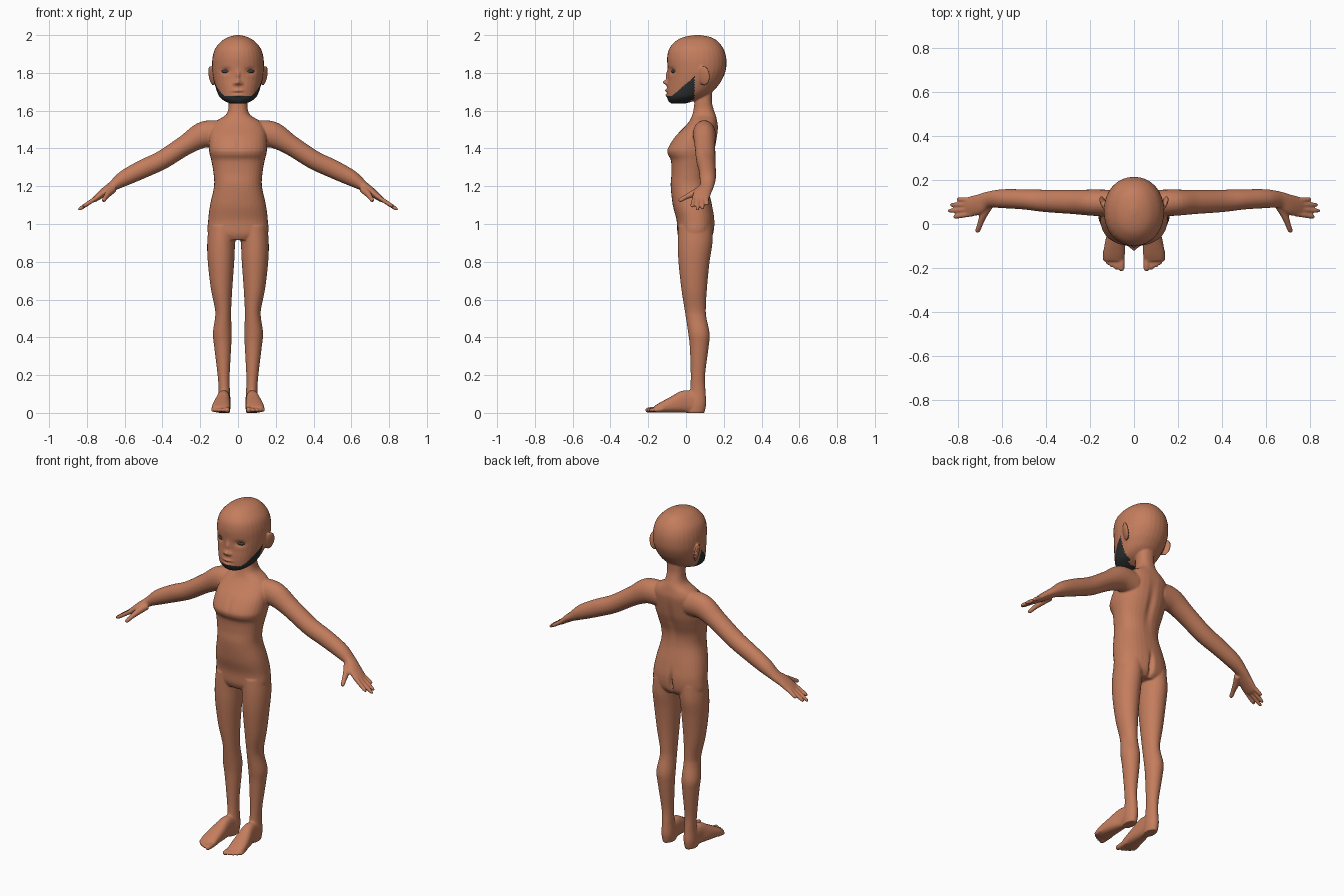
import bpy, bmesh, math
from mathutils import Vector, Matrix, Euler


def material(name, rgb):
    m = bpy.data.materials.new(name)
    m.diffuse_color = (*rgb, 1)
    return m


skin = material("skin", (0.55, 0.205, 0.11))
hair = material("beard_dark", (0.026, 0.030, 0.030))
eye_mat = material("eye_dark", (0.045, 0.055, 0.06))


def smooth_rows(rows, steps=6):
    """Catmull-Rom through rows of numbers."""
    out = []
    for i in range(len(rows) - 1):
        a, b, c, d = (rows[max(0, min(len(rows) - 1, i + k))] for k in (-1, 0, 1, 2))
        for s in range(steps):
            t = s / steps
            out.append([0.5 * (2 * q + (r - p) * t + (2 * p - 5 * q + 4 * r - w) * t * t
                               + (3 * q - p - 3 * r + w) * t ** 3) for p, q, r, w in zip(a, b, c, d)])
    return out + [list(rows[-1])]


def skin_rings(bm, rings, power=2.0, n=32):
    """Closed loft through rings given as centre, half-axis u, half-axis v."""
    loops = []
    for c, u, v in rings:
        loop = []
        for k in range(n):
            a = 2 * math.pi * k / n
            ca, sa = math.cos(a), math.sin(a)
            loop.append(bm.verts.new(c + u * math.copysign(abs(ca) ** (2 / power), ca)
                                     + v * math.copysign(abs(sa) ** (2 / power), sa)))
        loops.append(loop)
    for p, q in zip(loops, loops[1:]):
        for k in range(n):
            bm.faces.new((p[k], p[(k + 1) % n], q[(k + 1) % n], q[k]))
    bm.faces.new(loops[0])
    bm.faces.new(loops[-1])


def column(bm, rows, power=2.0, side=1):
    """Upright loft, rows: z, x centre, half width, y front, y back."""
    skin_rings(bm, [(Vector((side * x, (f + b) / 2, z)), Vector((w, 0, 0)), Vector((0, (b - f) / 2, 0)))
                    for z, x, w, f, b in smooth_rows(rows)], power)


def limb(bm, rows, side=1, ref=(0, 1, 0), power=2.0, n=24):
    """Loft along a path, rows: x, y, z, radius along ref, radius across."""
    rows = smooth_rows(rows)
    pts = [Vector((side * r[0], r[1], r[2])) for r in rows]
    rings = []
    for i, r in enumerate(rows):
        t = (pts[min(i + 1, len(pts) - 1)] - pts[max(i - 1, 0)]).normalized()
        u = Vector(ref)
        u = (u - t * u.dot(t)).normalized()
        rings.append((pts[i], u * r[3], t.cross(u) * r[4]))
    skin_rings(bm, rings, power, n)


def digit(bm, a, b, r, side, ref=(0, 1, 0)):
    """Finger or toe with a rounded tip."""
    a, b = Vector(a), Vector(b)
    rows = [(*a.lerp(b, t), r * k, r * k) for t, k in ((0, 1), (.4, 1), (.75, .95), (.93, .75), (1, .3))]
    limb(bm, rows, side, ref, n=12)


def ball(bm, c, radii, rot=(0, 0, 0)):
    m = Matrix.Translation(c) @ Euler(rot).to_matrix().to_4x4() @ Matrix.Diagonal((*radii, 1))
    bmesh.ops.create_uvsphere(bm, u_segments=24, v_segments=14, radius=1, matrix=m)


bm = bmesh.new()
# torso and neck
column(bm, [(1.72, 0, .048, .05, .14), (1.65, 0, .049, .045, .137), (1.605, 0, .052, .04, .147),
            (1.575, 0, .068, .032, .158), (1.545, 0, .115, .018, .165), (1.51, 0, .142, -.012, .17),
            (1.46, 0, .152, -.06, .165), (1.40, 0, .154, -.097, .155), (1.37, 0, .15, -.097, .147),
            (1.335, 0, .141, -.08, .135), (1.27, 0, .13, -.077, .115), (1.2, 0, .127, -.081, .116),
            (1.1, 0, .148, -.07, .138), (1.02, 0, .158, -.05, .151), (.95, 0, .158, -.045, .145),
            (.915, 0, .11, -.03, .12)], 2.3)
# head
column(bm, [(1.637, 0, .035, -.075, -.01), (1.647, 0, .064, -.09, .03), (1.67, 0, .096, -.1, .09),
            (1.70, 0, .111, -.102, .14), (1.735, 0, .122, -.1, .172), (1.77, 0, .131, -.096, .194),
            (1.82, 0, .137, -.097, .212), (1.88, 0, .135, -.1, .213), (1.93, 0, .12, -.088, .197),
            (1.97, 0, .085, -.052, .165), (1.99, 0, .05, -.01, .128), (2.0, 0, .012, .045, .075)], 2.1)
for s in (1, -1):
    # ear
    ball(bm, (s * .139, .095, 1.785), (.011, .034, .053), (0, s * .18, -s * .4))
    # arm and palm
    limb(bm, [(.09, .095, 1.475, .06, .072), (.18, .097, 1.473, .06, .07), (.275, .1, 1.42, .055, .054),
              (.40, .105, 1.34, .051, .05), (.50, .112, 1.293, .046, .049), (.60, .115, 1.243, .043, .042),
              (.665, .11, 1.2, .037, .027), (.71, .088, 1.168, .046, .022), (.755, .078, 1.133, .044, .015),
              (.772, .077, 1.121, .036, .009)], s)
    # fingers and thumb
    for y0, y1, x in ((.108, .112, .805), (.089, .087, .837), (.067, .06, .847), (.046, .032, .823)):
        digit(bm, (.735, y0, 1.148), (x, y1, 1.2 - .675 * (x - .66)), .0115, s)
    limb(bm, [(.66, .085, 1.185, .02, .02), (.685, .04, 1.162, .018, .017), (.7, .0, 1.143, .013, .013),
              (.711, -.03, 1.126, .011, .011), (.713, -.039, 1.121, .004, .004)], s, (0, 0, 1))
    # leg
    column(bm, [(.99, .08, .075, -.04, .14), (.9, .089, .074, -.043, .14), (.8, .09, .07, -.04, .125),
                (.66, .087, .057, -.025, .111), (.55, .079, .043, -.008, .105), (.5, .079, .043, 0, .109),
                (.42, .083, .05, .012, .125), (.35, .081, .045, .02, .12), (.2, .076, .032, .025, .101),
                (.12, .073, .03, .022, .103), (.05, .073, .034, .01, .107), (0, .073, .03, 0, .098)], 2, s)
    # foot and toes
    limb(bm, [(.073, .07, .05, .03, .05), (.076, 0, .06, .034, .06), (.083, -.06, .046, .043, .046),
              (.09, -.13, .028, .049, .028), (.09, -.165, .018, .045, .017)], s, (1, 0, 0), 2.5)
    for x, y, r in ((.057, -.215, .016), (.082, -.208, .012), (.101, -.198, .0115), (.118, -.186, .011),
                    (.132, -.17, .011)):
        digit(bm, (x * .95 + .004, -.12, .02), (x, y, .014), r, s, (1, 0, 0))
bmesh.ops.recalc_face_normals(bm, faces=bm.faces)
raw = bpy.data.meshes.new("raw_body")
bm.to_mesh(raw)
bm.free()
body = bpy.data.objects.new("body", raw)
bpy.context.collection.objects.link(body)

# fuse all parts into one soft surface
mod = body.modifiers.new("fuse", 'REMESH')
mod.mode = 'VOXEL'
mod.voxel_size = 0.005
mod = body.modifiers.new("soften", 'SMOOTH')
mod.factor = 0.5
mod.iterations = 4
mesh = bpy.data.meshes.new_from_object(body.evaluated_get(bpy.context.evaluated_depsgraph_get()))
body.modifiers.clear()
body.data = mesh

# sculpted details: x, y, z, spread x, spread z, push along y (mirrored in x)
dents = [(.066, -.08, 1.81, .024, .016, .013),     # eye sockets
         (0, -.1, 1.75, .014, .013, -.024),        # nose tip
         (0, -.1, 1.785, .011, .024, -.012),       # nose bridge
         (.018, -.1, 1.744, .008, .008, -.008),    # nostrils
         (0, -.1, 1.706, .026, .007, -.010),       # upper lip
         (0, -.1, 1.682, .022, .007, -.008),       # lower lip
         (0, -.1, 1.694, .03, .003, .004),         # mouth line
         (0, .15, .98, .012, .06, -.022),          # seat cleft
         (0, .14, 1.36, .02, .11, -.010),          # spine
         (0, -.09, 1.42, .012, .05, .004)]         # breastbone
for v in mesh.vertices:
    x, y, z = v.co
    for cx, cy, cz, sx, sz, push in dents:
        if abs(z - cz) < 3 * sz and abs(y - cy) < .1:
            v.co.y += push * math.exp(-((abs(x) - cx) / sx) ** 2 - ((z - cz) / sz) ** 2 - ((y - cy) / .06) ** 2)
    v.co.z = max(v.co.z, 0)

# beard along the jaw, chosen by position
mesh.materials.clear()
mesh.materials.append(skin)
mesh.materials.append(hair)
for p in mesh.polygons:
    x, y, z = p.center
    p.use_smooth = True
    top = max(1.677, 1.677 + (y + .075) * .87)
    is_neck = abs(x) < .06 and y > .02
    p.material_index = int(1.625 < z < top and y < .045 and not is_neck)

# eyes
for s, name in ((1, "eye_left"), (-1, "eye_right")):
    bm = bmesh.new()
    ball(bm, (s * .067, -.066, 1.808), (.023, .009, .009), (0, 0, s * .42))
    me = bpy.data.meshes.new(name)
    bm.to_mesh(me)
    bm.free()
    me.materials.append(eye_mat)
    for p in me.polygons:
        p.use_smooth = True
    bpy.context.collection.objects.link(bpy.data.objects.new(name, me))
